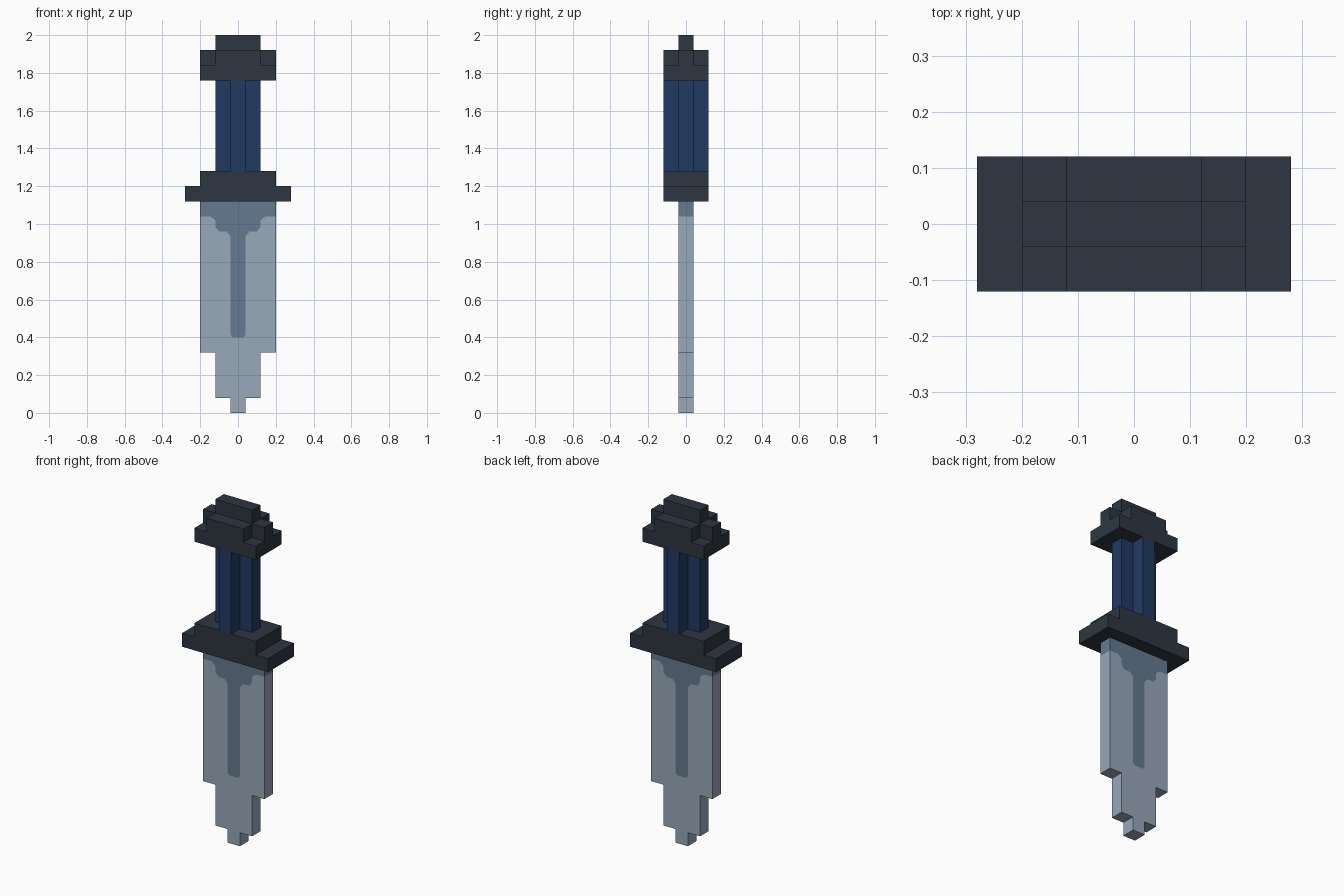
import bpy, bmesh

if "Cube" in bpy.data.objects:
    bpy.data.objects.remove(bpy.data.objects["Cube"])

U = 0.08  # block size
H = U / 2


def material(name, rgb):
    lin = [((c / 255 + 0.055) / 1.055) ** 2.4 for c in rgb]
    m = bpy.data.materials.new(name)
    m.diffuse_color = (*lin, 1)
    m.use_nodes = True
    m.node_tree.nodes["Principled BSDF"].inputs["Base Color"].default_value = m.diffuse_color
    return m


IRON = material("dark iron", (45, 54, 65))
NAVY = material("navy grip", (33, 58, 99))
STEEL = material("light steel", (152, 168, 186))
SHADE = material("grey steel", (100, 122, 144))


def add_object(name, bm, mats):
    bmesh.ops.recalc_face_normals(bm, faces=bm.faces)
    mesh = bpy.data.meshes.new(name)
    bm.to_mesh(mesh)
    bm.free()
    for m in mats:
        mesh.materials.append(m)
    ob = bpy.data.objects.new(name, mesh)
    bpy.context.collection.objects.link(ob)
    return ob


def prism(name, outline, z0, z1, mat):
    """Extrude an outline in the ground plane from z0 to z1."""
    bm = bmesh.new()
    face = bm.faces.new([bm.verts.new((x, y, z0)) for x, y in outline])
    top = bmesh.ops.extrude_face_region(bm, geom=[face], use_keep_orig=True)["geom"]
    for v in top:
        if isinstance(v, bmesh.types.BMVert):
            v.co.z = z1
    return add_object(name, bm, [mat])


def rect(x, y):
    return [(-x, -y), (x, -y), (x, y), (-x, y)]


def cross(x, y, ix, iy):
    """Plus shape: arms reach x and y, inner corners sit at ix, iy."""
    return [(ix, -y), (ix, -iy), (x, -iy), (x, iy), (ix, iy), (ix, y),
            (-ix, y), (-ix, iy), (-x, iy), (-x, -iy), (-ix, -iy), (-ix, -y)]


# Guard
prism("guard_lower", rect(0.28, 0.12), 1.12, 1.20, IRON)
prism("guard_upper", rect(0.20, 0.12), 1.20, 1.28, IRON)

# Grip with notched corners
prism("grip", cross(0.12, 0.12, H, H), 1.28, 1.76, NAVY)

# Pommel
prism("pommel_base", rect(0.20, 0.12), 1.76, 1.84, IRON)
prism("pommel_middle", cross(0.20, 0.12, 0.12, H), 1.84, 1.92, IRON)
prism("pommel_cap", rect(0.12, H), 1.92, 2.00, IRON)

# Blade: right half of the groove boundary and of the stepped tip, in x and z
groove = [(0.20, 1.04), (0.145, 1.04), (0.12, 1.02), (0.12, 0.985), (0.10, 0.96),
          (0.06, 0.96), (0.04, 0.935), (0.04, 0.415), (0.03, 0.40)]
tip = [(0.20, 0.32), (0.12, 0.32), (0.12, 0.08), (0.04, 0.08), (0.04, 0.0)]


def mirrored(path):
    return path + [(-x, z) for x, z in reversed(path)]


collar = [(-0.20, 1.12), (0.20, 1.12)]
bm = bmesh.new()
verts = {}


def vert(p, y):
    key = (p[0], p[1], y)
    if key not in verts:
        verts[key] = bm.verts.new((p[0], y, p[1]))
    return verts[key]


# Front and back faces, split along the groove boundary
for y in (-H, H):
    bm.faces.new([vert(p, y) for p in collar + mirrored(groove)]).material_index = 1
    bm.faces.new([vert(p, y) for p in mirrored(tip) + list(reversed(mirrored(groove)))])

# Edge faces around the outline, grey above the groove shoulder
rim = collar + [groove[0]] + mirrored(tip) + [(-0.20, 1.04)]
for a, b in zip(rim, rim[1:] + rim[:1]):
    f = bm.faces.new([vert(a, -H), vert(b, -H), vert(b, H), vert(a, H)])
    f.material_index = int((a[1] + b[1]) / 2 > 1.04)
add_object("blade", bm, [STEEL, SHADE])
